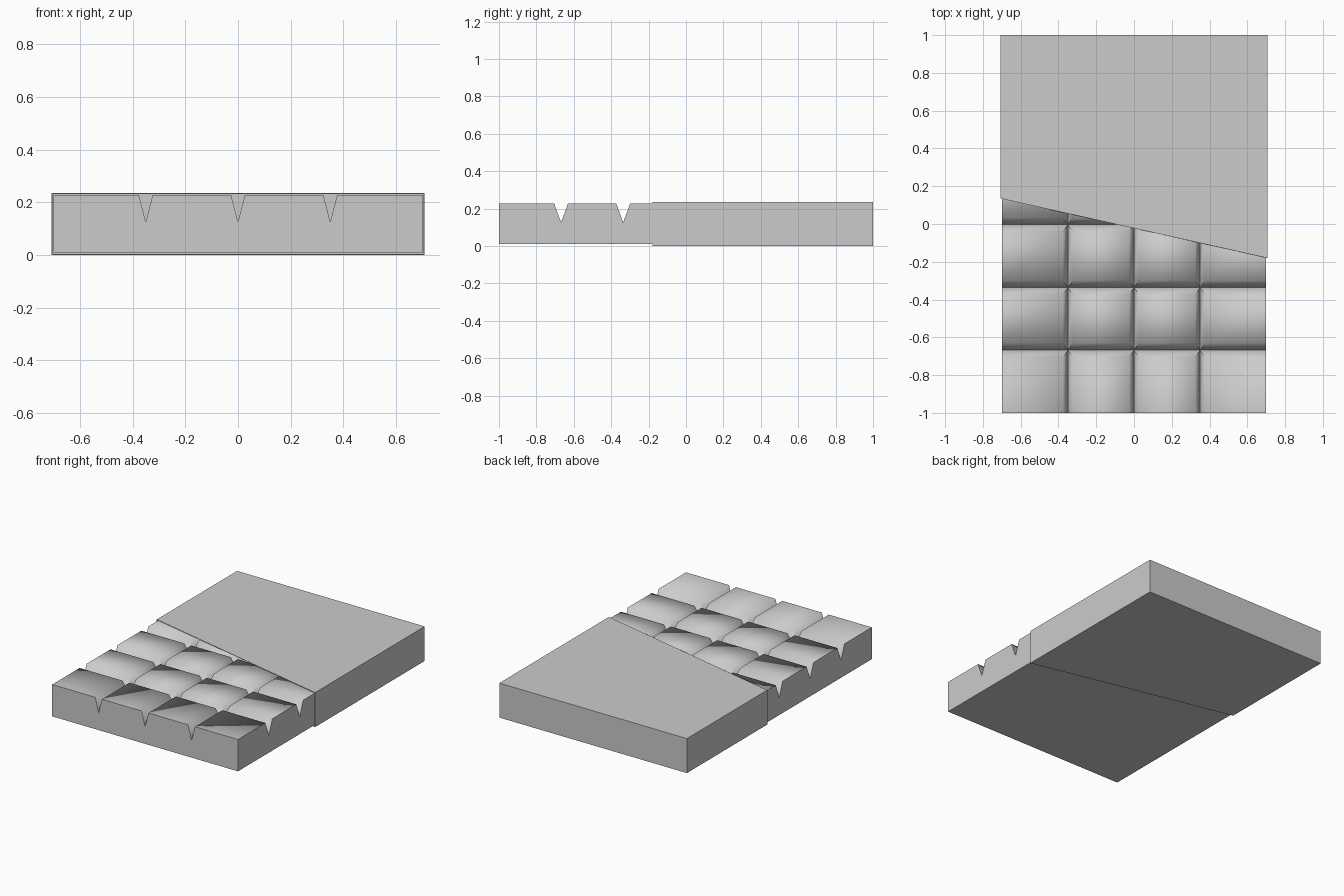
import bpy, bmesh
from math import radians

if "Cube" in bpy.data.objects:
    bpy.data.objects.remove(bpy.data.objects["Cube"])


def finish(bm, name):
    bmesh.ops.recalc_face_normals(bm, faces=bm.faces)
    me = bpy.data.meshes.new(name)
    bm.to_mesh(me)
    bm.free()
    ob = bpy.data.objects.new(name, me)
    bpy.context.collection.objects.link(ob)
    return ob


def grid_lines(lo, hi, count, half_width):
    """Grid coordinates with a V groove between neighbouring cells: (position, is_groove)."""
    lines = [(lo, False)]
    for i in range(1, count):
        g = lo + (hi - lo) * i / count
        lines += [(g - half_width, False), (g, True), (g + half_width, False)]
    return lines + [(hi, False)]


# Chocolate bar: 4 x 6 pieces separated by V grooves
TOP, GROOVE, BASE = 0.227, 0.126, 0.01
xs = grid_lines(-0.70, 0.70, 4, 0.026)
ys = grid_lines(-1.0, 0.993, 6, 0.037)
bm = bmesh.new()
grid = [[bm.verts.new((x, y, GROOVE if gx or gy else TOP)) for y, gy in ys] for x, gx in xs]
for i in range(len(xs) - 1):
    for j in range(len(ys) - 1):
        q = [grid[i][j], grid[i + 1][j], grid[i + 1][j + 1], grid[i][j + 1]]
        high = [k for k, v in enumerate(q) if v.co.z > GROOVE + 0.01]
        if len(high) == 1:  # groove crossing: split from the piece corner
            q = q[high[0]:] + q[:high[0]]
            bm.faces.new(q[:3])
            bm.faces.new((q[0], q[2], q[3]))
        else:
            bm.faces.new(q)

# Bar sides and underside
rim = [e for e in bm.edges if e.is_boundary]
ret = bmesh.ops.extrude_edge_only(bm, edges=rim)["geom"]
for v in ret:
    if isinstance(v, bmesh.types.BMVert):
        v.co.z = BASE
bmesh.ops.contextual_create(bm, geom=[e for e in bm.edges if e.is_boundary])
bar = finish(bm, "chocolate_bar")
bpy.context.view_layer.objects.active = bar
bar.select_set(True)
bpy.ops.object.shade_smooth_by_angle(angle=radians(80))
bar.select_set(False)

# Wrapper: thin sleeve, open along its slanted edge
bm = bmesh.new()
outline = [(-0.707, 0.135), (0.707, -0.18), (0.707, 1.0), (-0.707, 1.0)]
low = [bm.verts.new((x, y, 0)) for x, y in outline]
high = [bm.verts.new((x, y, 0.235)) for x, y in outline]
bm.faces.new(low[::-1])
bm.faces.new(high)
for a, b in ((1, 2), (2, 3), (3, 0)):
    bm.faces.new((low[a], low[b], high[b], high[a]))
wrapper = finish(bm, "wrapper")
thick = wrapper.modifiers.new("foil_thickness", "SOLIDIFY")
thick.thickness = 0.003
thick.offset = -1
thick.use_even_offset = True
